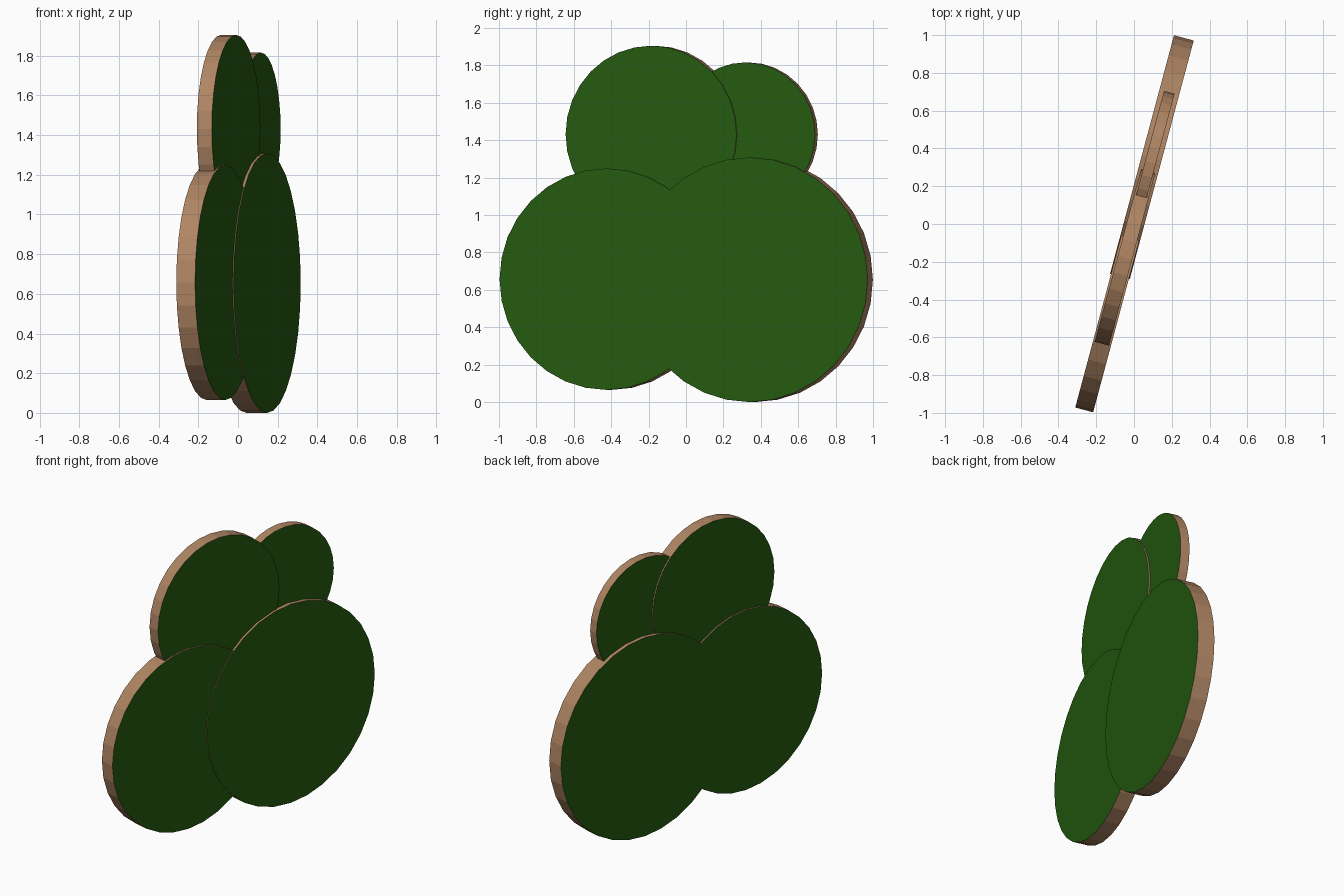
import bpy, bmesh, math
from mathutils import Matrix

if "Cube" in bpy.data.objects:
    bpy.data.objects.remove(bpy.data.objects["Cube"])


def material(name, rgb):
    m = bpy.data.materials.new(name)
    m.diffuse_color = (*rgb, 1.0)
    m.use_nodes = True
    m.node_tree.nodes["Principled BSDF"].inputs["Base Color"].default_value = m.diffuse_color
    return m


green = material("dark green", (0.018, 0.105, 0.005))
brown = material("bark brown", (0.43, 0.235, 0.125))

TURN = Matrix.Rotation(math.radians(-15), 4, 'Z')


def disc(name, along, height, radius, thickness):
    """Upright disc: green flat faces, brown rim, all sharing one turned plane."""
    bm = bmesh.new()
    bmesh.ops.create_cone(bm, cap_ends=True, segments=32, radius1=radius,
                          radius2=radius, depth=thickness)
    bm.transform(TURN @ Matrix.Translation((0, along, height))
                 @ Matrix.Rotation(math.radians(90), 4, 'Y'))
    for f in bm.faces:
        f.material_index = 0 if len(f.verts) > 4 else 1
        f.smooth = False
    me = bpy.data.meshes.new(name)
    bm.to_mesh(me)
    bm.free()
    me.materials.append(green)
    me.materials.append(brown)
    bpy.context.collection.objects.link(bpy.data.objects.new(name, me))


# two large lower lobes, two smaller upper lobes, each a different thickness
disc("lower_left_lobe", -0.427, 0.657, 0.592, 0.098)
disc("lower_right_lobe", 0.366, 0.654, 0.654, 0.108)
disc("upper_left_lobe", -0.183, 1.432, 0.473, 0.078)
disc("upper_right_lobe", 0.337, 1.431, 0.385, 0.058)
